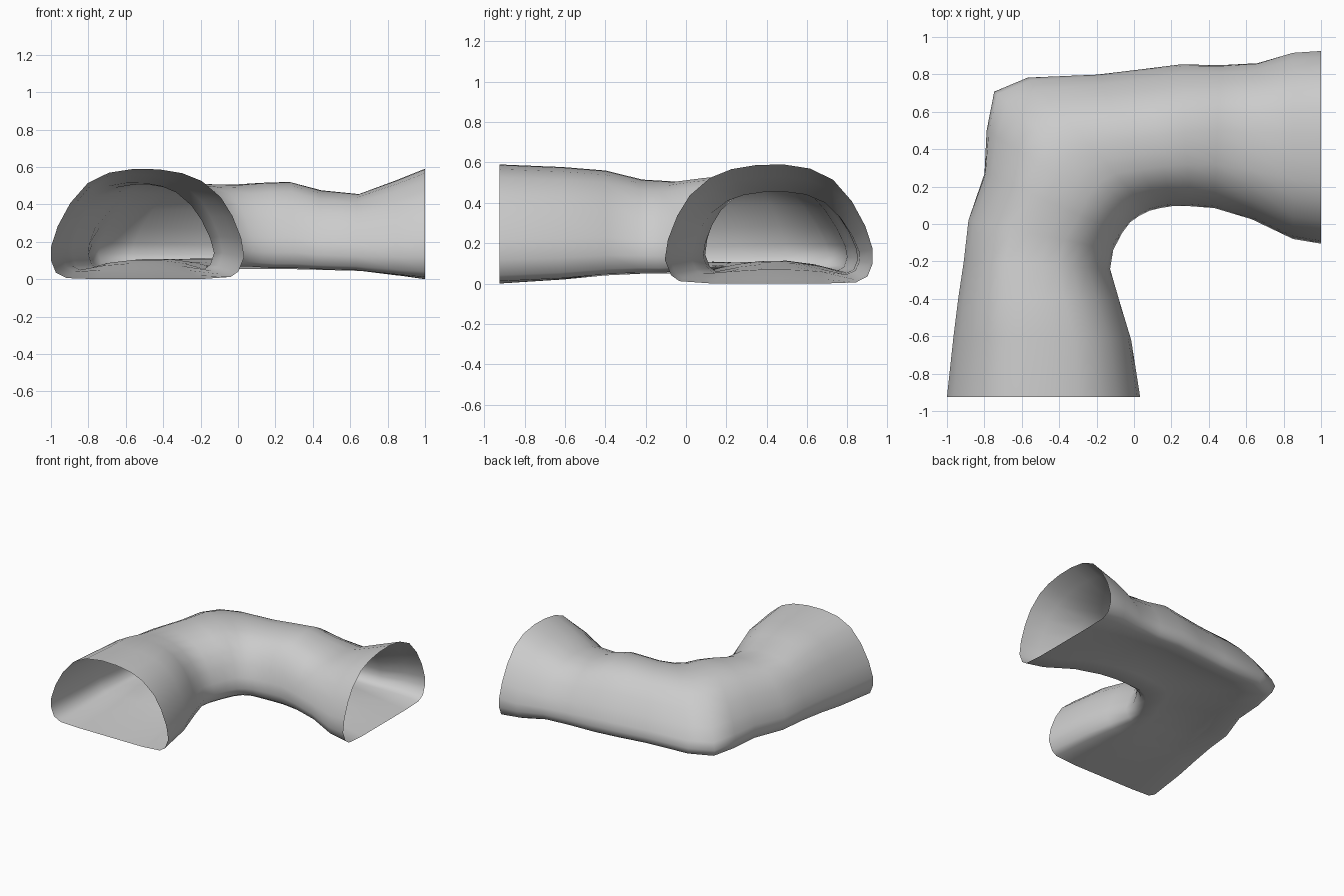
import bpy, bmesh, math

# Arched cross-section: u runs from outer wall to inner wall, v from floor to roof
PROFILE = [(0.08, .01), (0.025, .06), (0, .17), (0, .29), (0.035, .48), (0.10, .69),
           (0.19, .87), (0.30, .965), (0.43, 1), (0.56, .995), (0.68, .96), (0.78, .89),
           (0.88, .74), (0.94, .57), (0.985, .37), (1, .2), (0.97, .07), (0.93, .02),
           (0.77, 0), (0.6, 0), (0.42, 0), (0.24, 0)]

# Stations along the bend: outer x, y, inner x, y, floor z, roof z, floor rise, lean
# (positive lean slopes the outer wall inward, negative the inner wall outward)
STATIONS = [
    (-1.00, -.925, .033, -.925, .00, .59, 0, 0),
    (-.965, -.60, -.015, -.62, .015, .577, .01, 0),
    (-.94, -.40, -.08, -.40, .035, .56, .02, -.04),
    (-.91, -.20, -.125, -.24, .045, .515, .04, -.07),
    (-.885, .02, -.11, -.14, .045, .505, .06, -.03),
    (-.80, .27, -.065, -.05, .05, .525, .06, .05),
    (-.79, .50, -.02, .01, .055, .535, .05, .12),
    (-.75, .71, .03, .045, .06, .52, .05, .18),
    (-.57, .785, .08, .07, .06, .51, .05, .16),
    (-.20, .80, .14, .085, .055, .505, .06, .12),
    (.05, .83, .20, .095, .05, .515, .06, .12),
    (.25, .855, .30, .095, .05, .52, .05, .10),
    (.46, .85, .43, .085, .045, .475, .04, .06),
    (.66, .86, .63, .025, .04, .455, .03, .03),
    (.85, .915, .85, -.08, .015, .53, .01, 0),
    (1.00, .925, 1.00, -.105, .00, .59, 0, 0)]

# Open tunnel shell lofted between the stations
bm = bmesh.new()
rings = []
for ox, oy, ix, iy, z0, z1, rise, lean in STATIONS:
    ring = []
    for u, v in PROFILE:
        z = z0 + (z1 - z0) * v
        if v == 0:
            z += rise * math.sin(math.pi * u)
        # Keep the lower lip in place and lean only the wall above it
        u += lean * max(0, v - .15) * ((1 - u) if lean > 0 else u)
        ring.append(bm.verts.new((ox + (ix - ox) * u, oy + (iy - oy) * u, z)))
    rings.append(ring)
n = len(PROFILE)
for a, b in zip(rings, rings[1:]):
    for i in range(n):
        j = (i + 1) % n
        bm.faces.new((a[i], a[j], b[j], b[i]))
bmesh.ops.recalc_face_normals(bm, faces=bm.faces)
# Make the outside of the shell face outward, judged by the roof
roof = max(bm.faces, key=lambda f: f.calc_center_median().z)
if roof.normal.z < 0:
    bmesh.ops.reverse_faces(bm, faces=bm.faces)
mesh = bpy.data.meshes.new("tunnel_bend")
bm.to_mesh(mesh)
bm.free()

tunnel = bpy.data.objects.new("tunnel_bend", mesh)
bpy.context.collection.objects.link(tunnel)
bpy.context.view_layer.objects.active = tunnel
tunnel.select_set(True)
bpy.ops.object.shade_smooth_by_angle(angle=math.radians(60))
